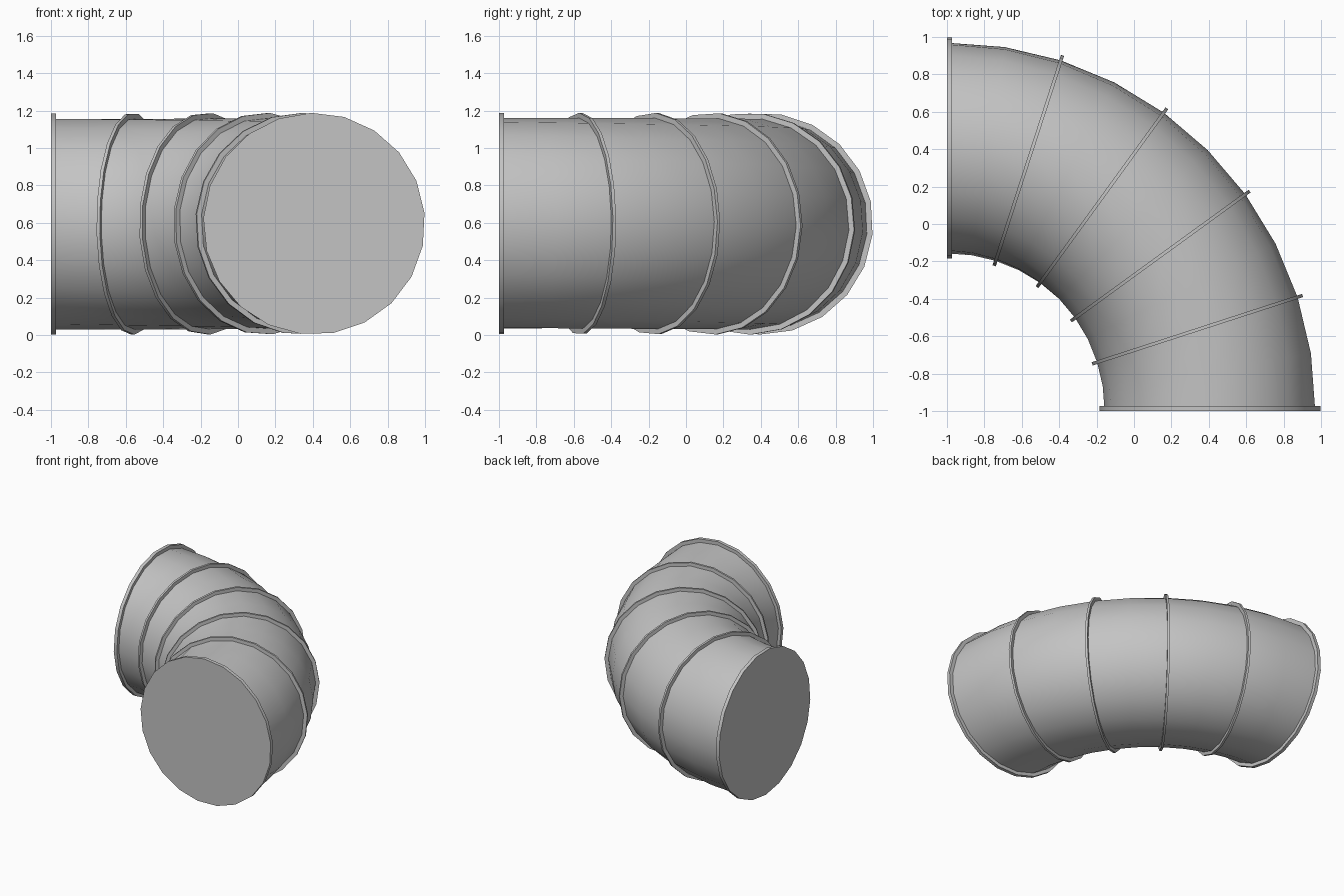
import bpy, bmesh
from math import radians, sin, cos, pi
from mathutils import Vector

if "Cube" in bpy.data.objects:
    bpy.data.objects.remove(bpy.data.objects["Cube"], do_unlink=True)

SIDES = 21
BEND = 1.407          # radius of the bend's centre line
PIPE_R = 0.565
RIM_R = 0.593
PIVOT = Vector((-1, -1, 0.595))
TWIST = 5.7           # cross-section turn at each end, in degrees

metal = bpy.data.materials.new("grey_metal")
metal.use_nodes = True
colour = (0.55, 0.55, 0.55, 1)
metal.diffuse_color = colour
metal.node_tree.nodes["Principled BSDF"].inputs["Base Color"].default_value = colour


def sweep(name, sections, caps):
    """Join round sections (bend angle, shift along the bend, radius)."""
    bm = bmesh.new()
    loops = []
    for angle, shift, radius in sections:
        a = radians(angle)
        out = Vector((sin(a), cos(a), 0))
        along = Vector((cos(a), -sin(a), 0))
        phase = radians(TWIST * (angle / 45 - 1))
        loop = []
        for i in range(SIDES):
            t = phase + 2 * pi * i / SIDES
            p = PIVOT + out * (BEND + radius * cos(t)) + along * shift
            loop.append(bm.verts.new(p + Vector((0, 0, radius * sin(t)))))
        loops.append(loop)
    for a, b in zip(loops, loops[1:]):
        for i in range(SIDES):
            j = (i + 1) % SIDES
            bm.faces.new((a[i], a[j], b[j], b[i]))
    if caps:
        bm.faces.new(loops[0])
        bm.faces.new(loops[-1])
    bmesh.ops.recalc_face_normals(bm, faces=bm.faces)
    mesh = bpy.data.meshes.new(name)
    bm.to_mesh(mesh)
    bm.free()
    mesh.materials.append(metal)
    obj = bpy.data.objects.new(name, mesh)
    bpy.context.collection.objects.link(obj)
    bpy.ops.object.select_all(action='DESELECT')
    obj.select_set(True)
    bpy.context.view_layer.objects.active = obj
    bpy.ops.object.shade_smooth_by_angle(angle=radians(30))


# Curved pipe
sweep("pipe_bend", [(9 * k, 0, PIPE_R) for k in range(11)], True)

# Thin raised rings at the joints
INNER, HALF = PIPE_R - 0.03, 0.009
for n in range(1, 5):
    a = 18 * n
    sweep(f"joint_ring_{n}", [(a, -HALF, INNER), (a, -HALF, RIM_R),
                              (a, HALF, RIM_R), (a, HALF, INNER),
                              (a, -HALF, INNER)], False)

# Closed end flanges
sweep("back_end_flange", [(0, 0, RIM_R), (0, 0.028, RIM_R)], True)
sweep("front_end_flange", [(90, -0.028, RIM_R), (90, 0, RIM_R)], True)
